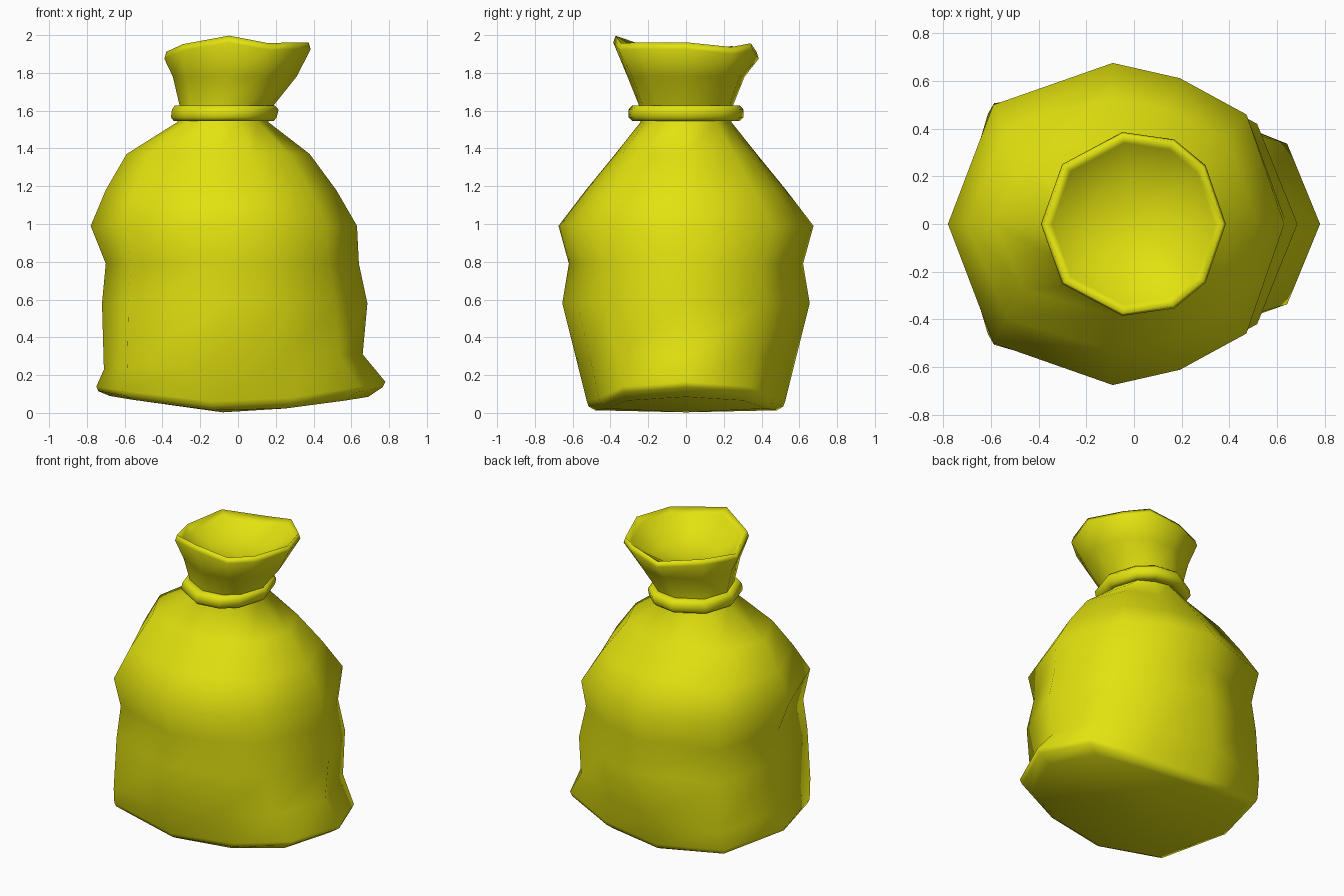
import bpy
import bmesh

if "Cube" in bpy.data.objects:
    bpy.data.objects.remove(bpy.data.objects["Cube"], do_unlink=True)

# Sackcloth colour
cloth = bpy.data.materials.new("mustard_cloth")
cloth.use_nodes = True
colour = (0.76, 0.76, 0.005, 1)
cloth.diffuse_color = colour
cloth.node_tree.nodes["Principled BSDF"].inputs["Base Color"].default_value = colour


def section(*half):
    """Ten-sided cross-section mirrored in y, from four points of one half."""
    return ([(-1, 0)] + [(u, -v) for u, v in half] + [(1, 0)]
            + [(u, v) for u, v in reversed(half)])


BASE = section((-0.82, 0.88), (-0.2, 1), (0.36, 0.88), (0.82, 0.64))
BELLY = section((-0.8, 0.74), (-0.07, 1), (0.36, 0.88), (0.76, 0.64))
SHOULDER = section((-0.73, 0.74), (-0.02, 1), (0.38, 0.905), (0.775, 0.68))
MOUTH = section((-0.77, 0.65), (-0.12, 1), (0.44, 0.92), (0.78, 0.64))


def ring(shape, x0, x1, y, z_left, z_right=None, sag=0.0):
    """One cross-section: x range, half depth, height at each end, middle drop."""
    z_right = z_left if z_right is None else z_right
    mid, half = (x0 + x1) / 2, (x1 - x0) / 2
    return [(mid + half * u, y * v,
             z_left + (z_right - z_left) * (u + 1) / 2 - sag * (1 - abs(u) ** 1.4))
            for u, v in shape]


def loft(name, rings, closed=False, poles=()):
    """Skin the rings with quads; close into a loop or fan to end poles."""
    bm = bmesh.new()
    loops = [[bm.verts.new(p) for p in r] for r in rings]
    pairs = list(zip(loops, loops[1:]))
    if closed:
        pairs.append((loops[-1], loops[0]))
    n = len(rings[0])
    for a, b in pairs:
        for i in range(n):
            j = (i + 1) % n
            bm.faces.new((a[i], a[j], b[j], b[i]))
    for loop, p in zip((loops[0], loops[-1]), poles):
        tip = bm.verts.new(p)
        for i in range(n):
            bm.faces.new((loop[i], loop[(i + 1) % n], tip))
    bmesh.ops.recalc_face_normals(bm, faces=bm.faces)
    for f in bm.faces:
        f.smooth = True
    mesh = bpy.data.meshes.new(name)
    bm.to_mesh(mesh)
    bm.free()
    mesh.materials.append(cloth)
    obj = bpy.data.objects.new(name, mesh)
    bpy.context.collection.objects.link(obj)
    return obj


# Uneven lip heights around the mouth
LIP = [1.90, 1.94, 1.985, 1.945, 1.95, 1.95, 1.925, 1.945, 1.90, 1.93]


def lip(scale, dz):
    flat = ring(MOUTH, -0.39 * scale, 0.385 * scale, 0.385 * scale, 0)
    return [(x, y, z + dz) for (x, y, _), z in zip(flat, LIP)]


# Sack: underside, slumped belly, shoulders, tied neck, flared mouth and hollow
sack = [
    ring(BASE, -0.68, 0.69, 0.48, 0.09, 0.085, sag=0.083),
    ring(BASE, -0.74, 0.765, 0.515, 0.115, 0.135, sag=0.10),
    ring(BASE, -0.75, 0.78, 0.525, 0.14, 0.165, sag=0.10),
    ring(BASE, -0.71, 0.66, 0.575, 0.23, 0.31),
    ring(BELLY, -0.72, 0.685, 0.655, 0.58),
    ring(BELLY, -0.70, 0.64, 0.62, 0.79),
    ring(SHOULDER, -0.78, 0.63, 0.675, 0.99),
    ring(SHOULDER, -0.70, 0.52, 0.53, 1.18),
    ring(SHOULDER, -0.59, 0.38, 0.375, 1.37),
    ring(SHOULDER, -0.32, 0.16, 0.24, 1.54),
    ring(MOUTH, -0.31, 0.19, 0.25, 1.63),
    ring(MOUTH, -0.345, 0.31, 0.31, 1.78),
    lip(1.0, -0.025),
    lip(0.97, 0.012),
    lip(0.88, -0.025),
    ring(MOUTH, -0.2, 0.2, 0.2, 1.82),
]
loft("sack", sack, poles=[(-0.08, 0, 0.003), (0, 0.02, 1.79)])

# Cord: rounded band tied around the neck
cord = [
    ring(MOUTH, -0.29, 0.15, 0.22, 1.545),
    ring(MOUTH, -0.34, 0.19, 0.285, 1.545),
    ring(MOUTH, -0.355, 0.205, 0.305, 1.565),
    ring(MOUTH, -0.35, 0.215, 0.305, 1.605),
    ring(MOUTH, -0.335, 0.195, 0.285, 1.628),
    ring(MOUTH, -0.28, 0.15, 0.22, 1.628),
]
loft("neck_cord", cord, closed=True)
